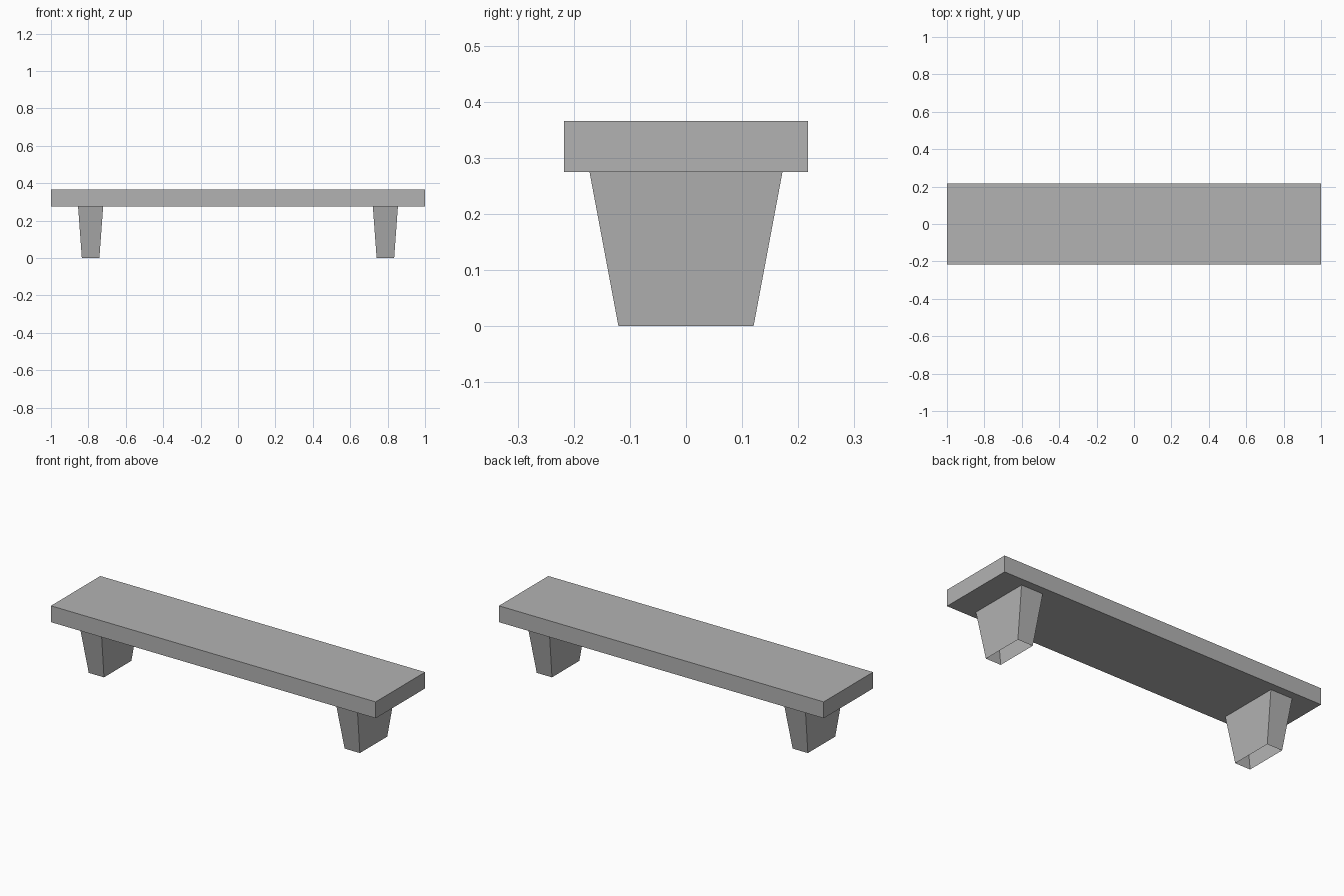
import bpy
import bmesh

default = bpy.data.objects.get("Cube")
if default:
    bpy.data.objects.remove(default, do_unlink=True)

# Single plain grey
GREY = (0.45, 0.45, 0.45, 1.0)
grey = bpy.data.materials.new("stone grey")
grey.use_nodes = True
grey.diffuse_color = GREY
bsdf = next(n for n in grey.node_tree.nodes if n.type == "BSDF_PRINCIPLED")
bsdf.inputs["Base Color"].default_value = GREY

SEAT_BOTTOM, SEAT_TOP = 0.275, 0.366
SEAT_HALF_WIDTH = 0.217
LEG_X = 0.788
LEG_HALF_X, LEG_HALF_Y = 0.067, 0.172   # at the seat
LEG_TAPER = 0.7                         # scale at the floor


def block(name, x, half_x, half_y, low, high, taper=1.0, hollow=False):
    """Box between two heights, tapered downward, optionally without end caps."""
    bm = bmesh.new()
    bmesh.ops.create_cube(bm, size=2)
    for v in bm.verts:
        scale = 1.0 if v.co.z > 0 else taper
        v.co.x *= half_x * scale
        v.co.y *= half_y * scale
        v.co.z = high if v.co.z > 0 else low
    bm.normal_update()
    if hollow:
        caps = [f for f in bm.faces if abs(f.normal.z) > 0.9]
        bmesh.ops.delete(bm, geom=caps, context="FACES_ONLY")
    mesh = bpy.data.meshes.new(name)
    bm.to_mesh(mesh)
    bm.free()
    mesh.materials.append(grey)
    obj = bpy.data.objects.new(name, mesh)
    obj.location.x = x
    bpy.context.collection.objects.link(obj)
    return obj


# Long flat seat slab
block("seat", 0, 1.0, SEAT_HALF_WIDTH, SEAT_BOTTOM, SEAT_TOP)

# Tapered legs, open underneath
for side, sign in (("left", 1), ("right", -1)):
    block(f"{side}_leg", sign * LEG_X, LEG_HALF_X, LEG_HALF_Y,
          0, SEAT_BOTTOM, LEG_TAPER, hollow=True)
